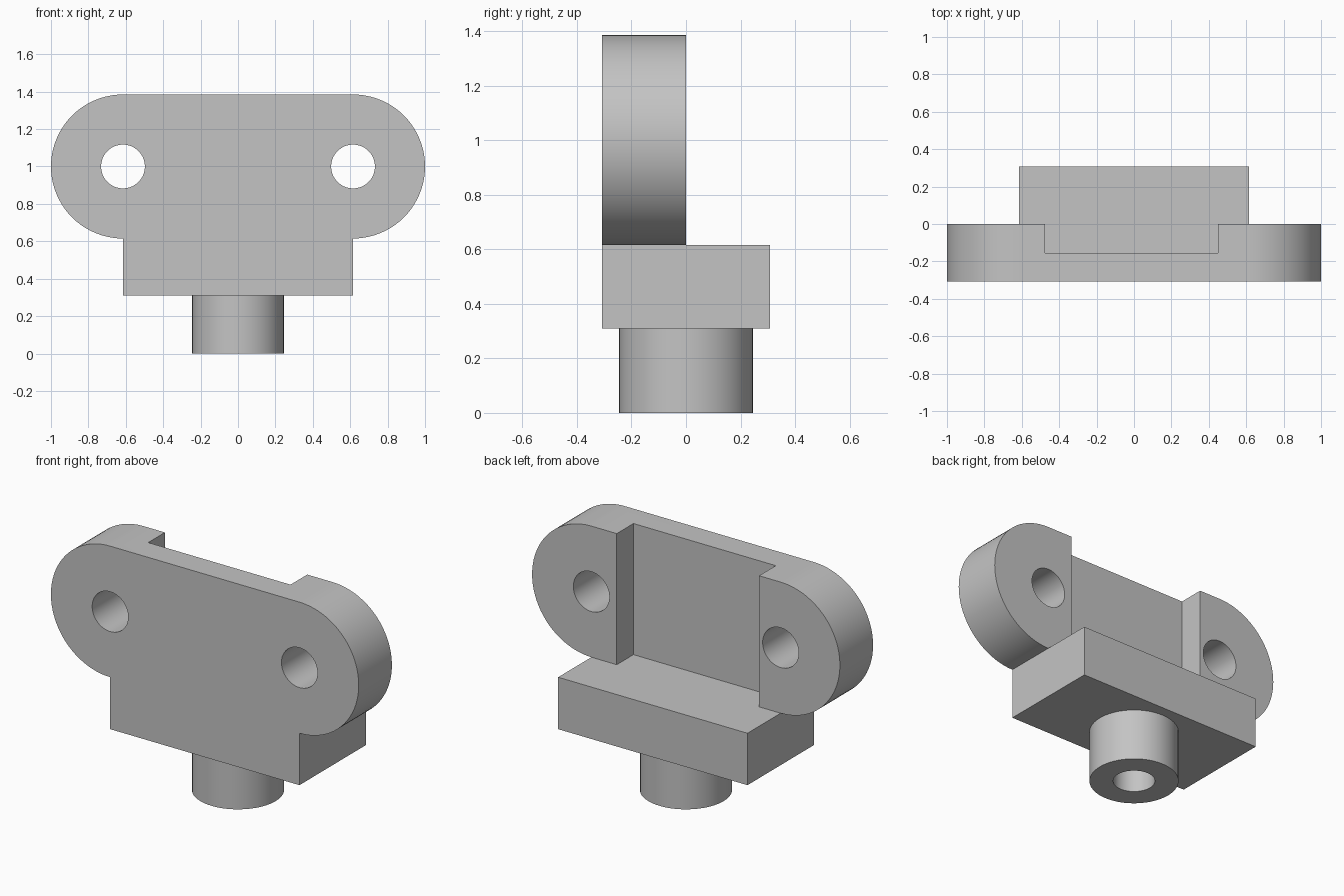
import bpy, bmesh, math
from mathutils import Matrix

if "Cube" in bpy.data.objects:
    bpy.data.objects.remove(bpy.data.objects["Cube"], do_unlink=True)

END_X, END_R, MID_Z = 0.615, 0.385, 1.0    # rounded plate ends
DEPTH, BASE_Z, STEP_Z = 0.308, 0.31, 0.615  # half depth, base underside, base top

grey = bpy.data.materials.new("plain_grey")
grey.use_nodes = True
colour = (0.55, 0.55, 0.55, 1)
grey.diffuse_color = colour
grey.node_tree.nodes["Principled BSDF"].inputs["Base Color"].default_value = colour


def finish(name, bm):
    bmesh.ops.recalc_face_normals(bm, faces=bm.faces)
    mesh = bpy.data.meshes.new(name)
    bm.to_mesh(mesh)
    bm.free()
    mesh.materials.append(grey)
    ob = bpy.data.objects.new(name, mesh)
    bpy.context.collection.objects.link(ob)
    return ob


def box(name, low, high):
    bm = bmesh.new()
    bmesh.ops.create_cube(bm, size=1)
    for v in bm.verts:
        v.co = [(a + b) / 2 + c * (b - a) for a, b, c in zip(low, high, v.co)]
    return finish(name, bm)


def cylinder(name, radius, length, centre, along_y=False):
    bm = bmesh.new()
    turn = Matrix.Rotation(math.pi / 2 if along_y else 0, 4, "X")
    bmesh.ops.create_cone(bm, cap_ends=True, segments=64, radius1=radius, radius2=radius,
                          depth=length, matrix=Matrix.Translation(centre) @ turn)
    return finish(name, bm)


def combine(target, tool, operation):
    mod = target.modifiers.new(tool.name, "BOOLEAN")
    mod.operation, mod.object, mod.solver = operation, tool, "EXACT"
    bpy.context.view_layer.objects.active = target
    bpy.ops.object.modifier_apply(modifier=mod.name)
    bpy.data.objects.remove(tool, do_unlink=True)


# Bracket outline: base block below, long plate with round ends above
steps = 40
right_arc = [(END_X + END_R * math.sin(math.pi * i / steps),
              MID_Z - END_R * math.cos(math.pi * i / steps)) for i in range(steps + 1)]
half = [(END_X, BASE_Z)] + right_arc
outline = half + [(-x, z) for x, z in reversed(half)]
bm = bmesh.new()
face = bm.faces.new([bm.verts.new((x, -DEPTH, z)) for x, z in outline])
grown = bmesh.ops.extrude_face_region(bm, geom=[face])["geom"]
bmesh.ops.translate(bm, vec=(0, 2 * DEPTH, 0),
                    verts=[g for g in grown if isinstance(g, bmesh.types.BMVert)])
bracket = finish("bracket", bm)

# Step behind the plate, then the slightly off-centre recess in its back
combine(bracket, box("back_step", (-1.2, 0, STEP_Z), (1.2, 0.5, 1.6)), "DIFFERENCE")
combine(bracket, box("recess", (-0.475, -0.155, STEP_Z), (0.45, 0.2, 1.6)), "DIFFERENCE")

# Mounting holes
for side in (-1, 1):
    combine(bracket, cylinder("mount_hole", 0.117, 1, (side * END_X, 0, MID_Z), True), "DIFFERENCE")

# Round spigot with a blind bore
combine(bracket, cylinder("spigot", 0.245, 0.4, (0, 0, 0.2)), "UNION")
combine(bracket, cylinder("bore", 0.115, 0.6, (0, 0, 0.01)), "DIFFERENCE")

bpy.ops.object.select_all(action="DESELECT")
bracket.select_set(True)
bpy.context.view_layer.objects.active = bracket
bpy.ops.object.shade_smooth_by_angle(angle=math.radians(30))
